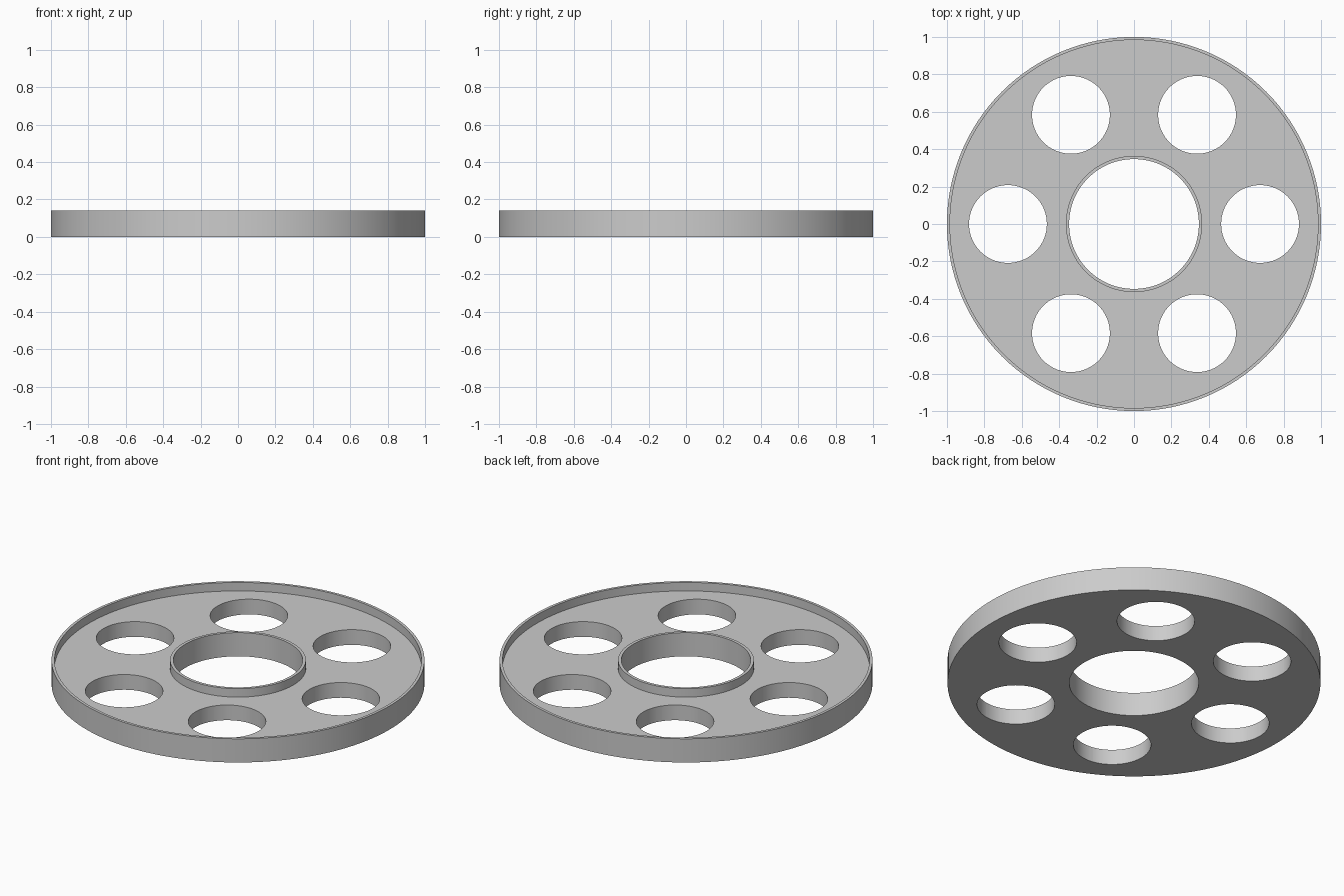
import bpy, bmesh, math
from mathutils import Matrix

cube = bpy.data.objects.get("Cube")
if cube:
    bpy.data.objects.remove(cube, do_unlink=True)

HEIGHT, FLOOR = 0.14, 0.09
OUTER, RIM_INNER = 1.0, 0.984
HUB_OUTER, BORE = 0.364, 0.347
HOLE_RADIUS, HOLE_ORBIT, HOLES = 0.208, 0.674, 6
SEGMENTS = 128

grey = bpy.data.materials.new("plain grey")
grey.use_nodes = True
colour = (0.6, 0.6, 0.6, 1)
grey.diffuse_color = colour
grey.node_tree.nodes["Principled BSDF"].inputs["Base Color"].default_value = colour


def make_object(name, bm):
    bmesh.ops.recalc_face_normals(bm, faces=bm.faces)
    mesh = bpy.data.meshes.new(name)
    bm.to_mesh(mesh)
    bm.free()
    mesh.materials.append(grey)
    obj = bpy.data.objects.new(name, mesh)
    bpy.context.collection.objects.link(obj)
    return obj


# Turned body: raised outer rim, recessed floor, raised hub ring and open bore
profile = [(BORE, 0), (OUTER, 0), (OUTER, HEIGHT), (RIM_INNER, HEIGHT),
           (RIM_INNER, FLOOR), (HUB_OUTER, FLOOR), (HUB_OUTER, HEIGHT), (BORE, HEIGHT)]
bm = bmesh.new()
rings = []
for i in range(SEGMENTS):
    a = math.tau * i / SEGMENTS
    rings.append([bm.verts.new((r * math.cos(a), r * math.sin(a), z)) for r, z in profile])
for i, ring in enumerate(rings):
    following = rings[(i + 1) % SEGMENTS]
    for j in range(len(profile)):
        k = (j + 1) % len(profile)
        bm.faces.new((ring[j], following[j], following[k], ring[k]))
disc = make_object("flanged_disc", bm)

# Ring of round through holes
bm = bmesh.new()
for i in range(HOLES):
    place = (Matrix.Rotation(math.tau * i / HOLES, 4, "Z")
             @ Matrix.Translation((HOLE_ORBIT, 0, FLOOR / 2)))
    bmesh.ops.create_cone(bm, cap_ends=True, segments=72, radius1=HOLE_RADIUS,
                          radius2=HOLE_RADIUS, depth=0.4, matrix=place)
cutter = make_object("hole_cutter", bm)
cutter.hide_render = True

cut = disc.modifiers.new("holes", "BOOLEAN")
cut.operation = "DIFFERENCE"
cut.solver = "EXACT"
cut.object = cutter

bpy.ops.object.select_all(action="DESELECT")
disc.select_set(True)
bpy.context.view_layer.objects.active = disc
bpy.ops.object.modifier_apply(modifier=cut.name)
bpy.data.objects.remove(cutter, do_unlink=True)
bpy.ops.object.shade_smooth_by_angle(angle=math.radians(30))
